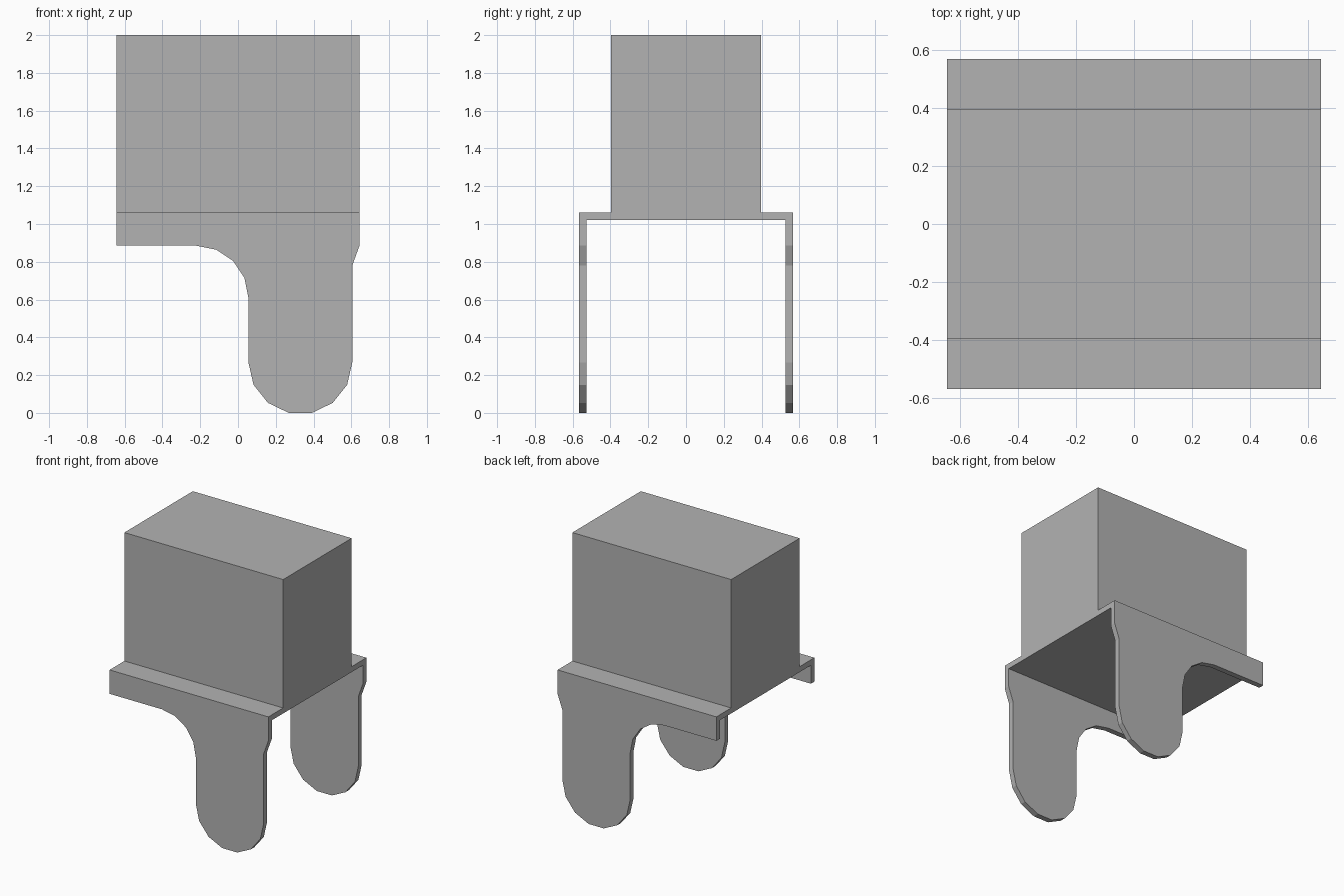
import bpy
import bmesh
from math import sin, cos, pi

cube = bpy.data.objects.get("Cube")
if cube:
    bpy.data.objects.remove(cube, do_unlink=True)

HALF_X, HALF_Y, BOX_Y = 0.643, 0.567, 0.396
DECK_TOP, DECK_LOW, THICK = 1.06, 1.02, 0.04
RADIUS = 0.275

grey = bpy.data.materials.new("plain grey")
grey.use_nodes = True
colour = (0.45, 0.45, 0.45, 1)
grey.diffuse_color = colour
grey.node_tree.nodes["Principled BSDF"].inputs["Base Color"].default_value = colour


def arc(cx, cz, start, end, steps):
    """Points (x, z) along a circular arc."""
    angles = [start + (end - start) * i / steps for i in range(steps + 1)]
    return [(cx + RADIUS * cos(a), cz + RADIUS * sin(a)) for a in angles]


def extrude_profile(name, points, y0, y1):
    """Solid made by sweeping an (x, z) outline from y0 to y1."""
    bm = bmesh.new()
    face = bm.faces.new([bm.verts.new((x, y0, z)) for x, z in points])
    swept = bmesh.ops.extrude_face_region(bm, geom=[face])["geom"]
    verts = [v for v in swept if isinstance(v, bmesh.types.BMVert)]
    bmesh.ops.translate(bm, verts=verts, vec=(0, y1 - y0, 0))
    bmesh.ops.recalc_face_normals(bm, faces=bm.faces)
    mesh = bpy.data.meshes.new(name)
    bm.to_mesh(mesh)
    bm.free()
    mesh.materials.append(grey)
    obj = bpy.data.objects.new(name, mesh)
    bpy.context.collection.objects.link(obj)
    return obj


def rectangle(z0, z1):
    return [(-HALF_X, z0), (HALF_X, z0), (HALF_X, z1), (-HALF_X, z1)]


# Block and the thin deck it stands on
extrude_profile("upper_block", rectangle(DECK_TOP, 2), -BOX_Y, BOX_Y)
inner = HALF_Y - THICK
extrude_profile("deck", rectangle(DECK_LOW, DECK_TOP), -inner, inner)

# Side plates: apron, concave fillet, rounded leg, small shoulder
outline = [(-HALF_X, DECK_TOP), (-HALF_X, 0.885)]
outline += arc(-0.22, 0.61, pi / 2, 0, 4)
outline += arc(0.33, 0.268, pi, 2 * pi, 7)
outline += [(0.605, 0.78), (HALF_X, 0.885), (HALF_X, DECK_TOP)]
for name, side in (("front_leg_plate", -1), ("back_leg_plate", 1)):
    extrude_profile(name, outline, side * HALF_Y, side * inner)
